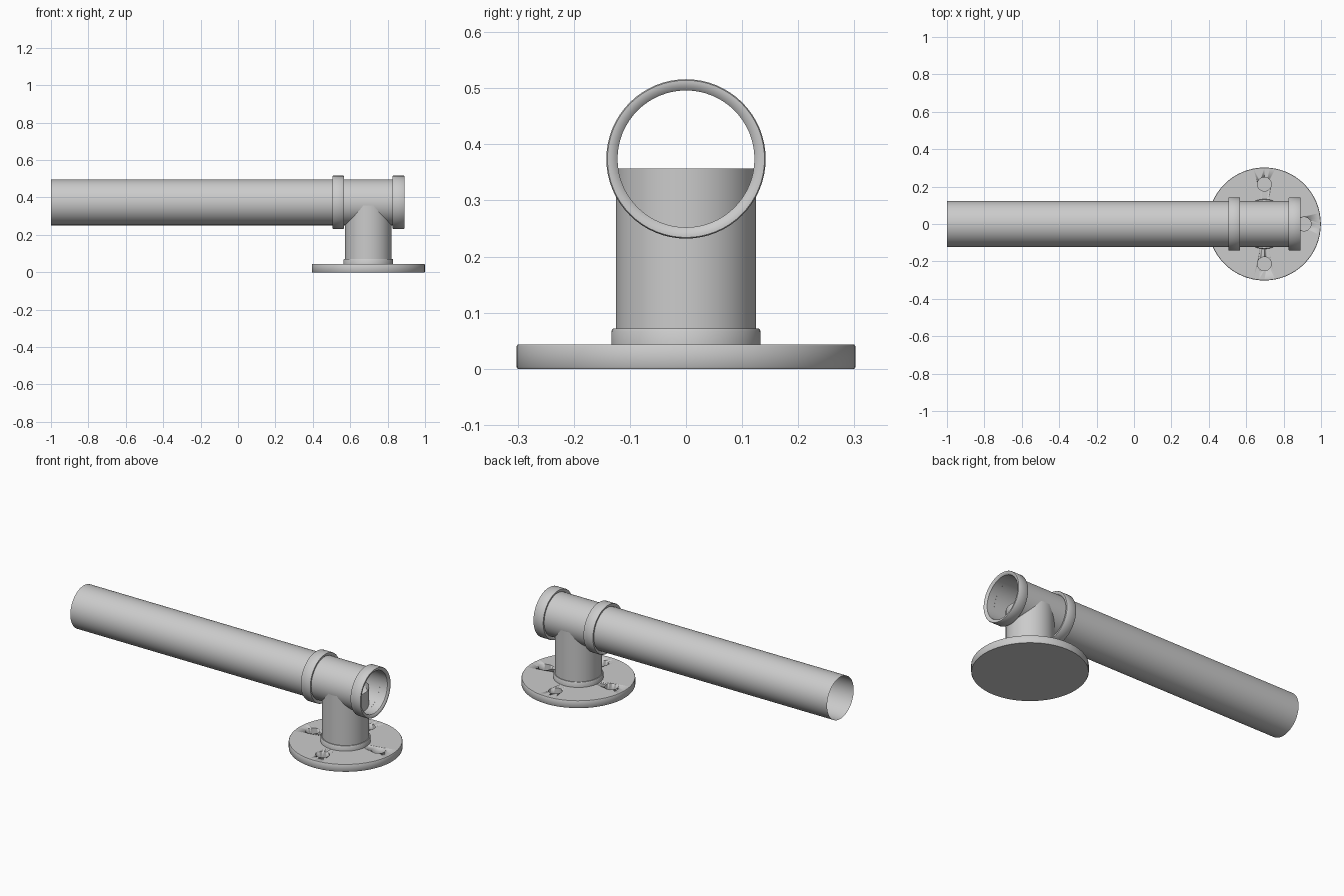
import bpy, bmesh
from math import pi, cos, sin
from mathutils import Matrix

if "Cube" in bpy.data.objects:
    bpy.data.objects.remove(bpy.data.objects["Cube"])

CX, CZ = 0.697, 0.374   # flange axis x, horizontal pipe axis z
UP = Matrix.Translation((CX, 0, 0))
ALONG = Matrix.Translation((0, 0, CZ)) @ Matrix.Rotation(pi / 2, 4, 'Y')


def lathe(name, profile, place, closed=False, n=64):
    """Spin (radius, height) points around an axis; radius 0 makes a pole."""
    bm = bmesh.new()
    rings = []
    for r, h in profile:
        if r == 0:
            rings.append([bm.verts.new((0, 0, h))] * n)
        else:
            rings.append([bm.verts.new((r * cos(2 * pi * i / n), r * sin(2 * pi * i / n), h))
                          for i in range(n)])
    pairs = list(zip(rings, rings[1:]))
    if closed:
        pairs.append((rings[-1], rings[0]))
    for a, b in pairs:
        for i in range(n):
            j = (i + 1) % n
            bm.faces.new(list(dict.fromkeys((a[i], a[j], b[j], b[i]))))
    bmesh.ops.recalc_face_normals(bm, faces=bm.faces[:])
    me = bpy.data.meshes.new(name)
    bm.to_mesh(me)
    bm.free()
    ob = bpy.data.objects.new(name, me)
    ob.matrix_world = place
    bpy.context.collection.objects.link(ob)
    bpy.ops.object.select_all(action='DESELECT')
    ob.select_set(True)
    bpy.context.view_layer.objects.active = ob
    bpy.ops.object.shade_smooth_by_angle(angle=0.6)
    return ob


# thin open pipes: the rail and the post that pokes into it
lathe("rail_pipe", [(0.123, -1.0), (0.123, 0.87)], ALONG)
lathe("post_pipe", [(0.125, 0.03), (0.125, 0.357)], UP)

# rail collars with rounded rims
for name, x0, x1 in (("inner_collar", 0.505, 0.566), ("end_collar", 0.827, 0.89)):
    lathe(name, [(0.122, x0 + 0.008), (0.128, x0 + 0.002), (0.136, x0), (0.140, x0),
                 (0.142, x0 + 0.003), (0.142, x1 - 0.003), (0.140, x1), (0.136, x1),
                 (0.128, x1 - 0.002), (0.122, x1 - 0.008)], ALONG, closed=True)

# weld collar at the foot of the post
lathe("post_collar", [(0.133, 0.04), (0.133, 0.067), (0.130, 0.072), (0.124, 0.072),
                      (0.124, 0.04)], UP, closed=True)

# base flange with four blind bolt holes
flange = lathe("base_flange", [(0, 0), (0.300, 0), (0.302, 0.003), (0.302, 0.040),
                               (0.300, 0.043), (0, 0.043)], UP)
for k in range(4):
    a = k * pi / 2
    spot = Matrix.Translation((CX + 0.213 * cos(a), 0.213 * sin(a), 0))
    cutter = lathe(f"hole_cutter_{k}", [(0, 0.008), (0.037, 0.008), (0.037, 0.1), (0, 0.1)],
                   spot, n=32)
    cutter.hide_render = True
    cutter.hide_set(True)
    mod = flange.modifiers.new(f"bolt_hole_{k}", 'BOOLEAN')
    mod.operation = 'DIFFERENCE'
    mod.solver = 'EXACT'
    mod.object = cutter
